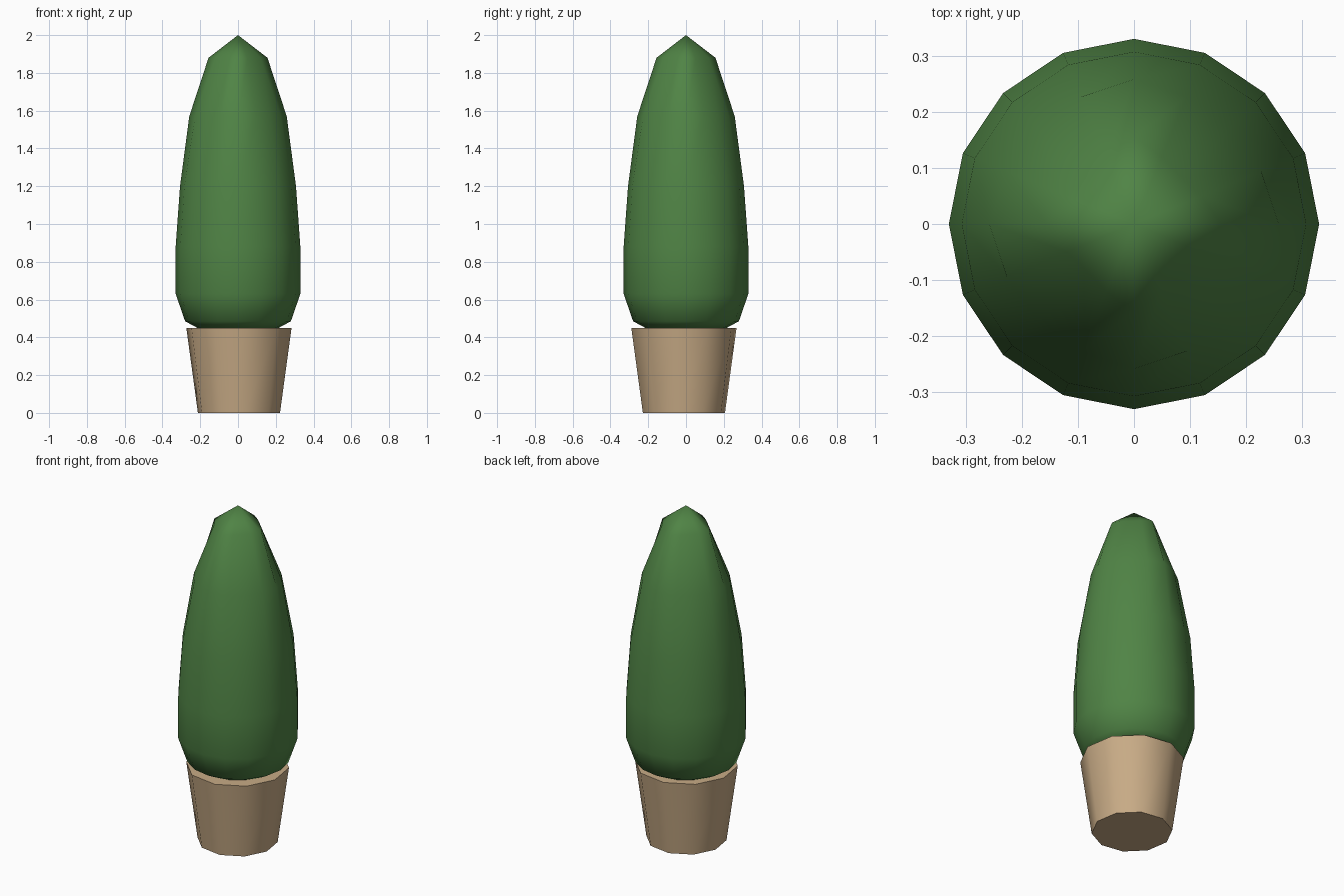
import bpy, bmesh, math

if "Cube" in bpy.data.objects:
    bpy.data.objects.remove(bpy.data.objects["Cube"])


def material(name, rgb):
    m = bpy.data.materials.new(name)
    m.diffuse_color = (*rgb, 1)
    m.use_nodes = True
    m.node_tree.nodes["Principled BSDF"].inputs["Base Color"].default_value = m.diffuse_color
    return m


def lathe(name, profile, sides, mat, phase=0, centre=(0, 0), sharp=math.radians(50)):
    """Profile rows are (radius, z, diagonal factor); radius 0 makes a pole."""
    bm = bmesh.new()
    rings = []
    for r, z, diag in profile:
        if r == 0:
            rings.append([bm.verts.new((*centre, z))])
            continue
        ring = []
        for i in range(sides):
            a = phase + i * 2 * math.pi / sides
            rr = r * (1 - (1 - diag) * abs(math.sin(2 * a)))
            ring.append(bm.verts.new((centre[0] + rr * math.cos(a),
                                      centre[1] + rr * math.sin(a), z)))
        rings.append(ring)
    for lo, hi in zip(rings, rings[1:]):
        for i in range(sides):
            j = (i + 1) % sides
            if len(lo) == 1:
                bm.faces.new((lo[0], hi[j], hi[i]))
            elif len(hi) == 1:
                bm.faces.new((lo[i], lo[j], hi[0]))
            else:
                bm.faces.new((lo[i], lo[j], hi[j], hi[i]))
    bmesh.ops.recalc_face_normals(bm, faces=bm.faces)
    for f in bm.faces:
        f.smooth = True
    for e in bm.edges:
        if e.is_manifold and e.calc_face_angle() > sharp:
            e.smooth = False
    me = bpy.data.meshes.new(name)
    bm.to_mesh(me)
    bm.free()
    me.materials.append(mat)
    ob = bpy.data.objects.new(name, me)
    bpy.context.collection.objects.link(ob)
    return ob


green = material("leaf green", (0.08, 0.23, 0.06))
tan = material("clay tan", (0.58, 0.41, 0.24))

# Clipped shrub: tall tapering body, squarer towards the tip
lathe("foliage", [(0, 0.43, 1), (0.215, 0.45, 1), (0.28, 0.485, 1),
                  (0.33, 0.63, 1), (0.33, 0.88, 1), (0.307, 1.20, 1),
                  (0.258, 1.57, 0.93), (0.156, 1.88, 0.76), (0, 2.0, 1)],
      16, green, sharp=math.radians(100))

# Ten-sided tapered pot, slightly off centre
lathe("pot", [(0, 0, 1), (0.22, 0, 1), (0.282, 0.45, 1), (0, 0.45, 1)],
      10, tan, phase=math.radians(27), centre=(0.005, -0.011))
